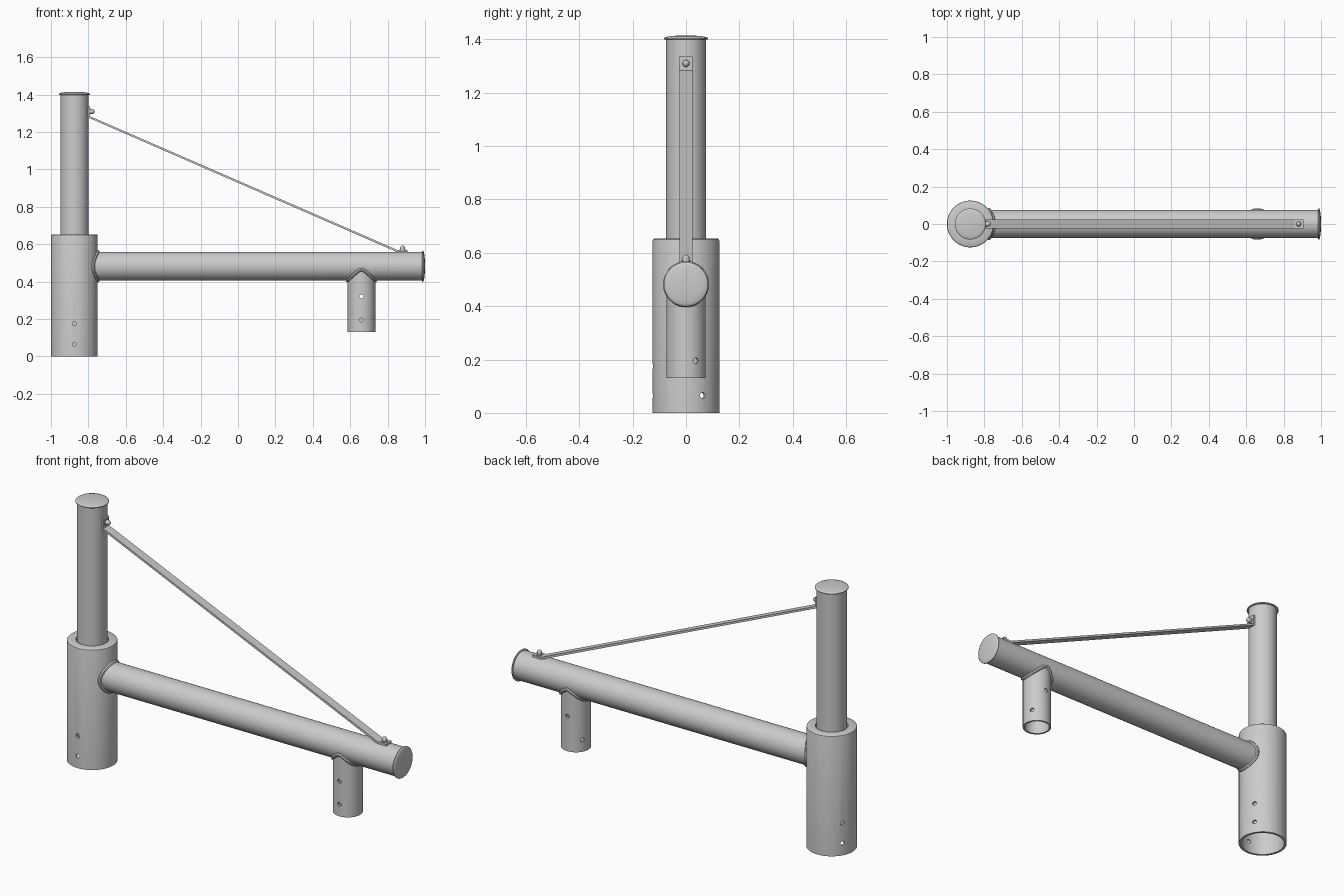
import bpy, bmesh
from math import sin, cos, pi, sqrt, radians
from mathutils import Vector, Matrix

if "Cube" in bpy.data.objects:
    bpy.data.objects.remove(bpy.data.objects["Cube"])

PX, AZ, DX = -0.875, 0.482, 0.66      # post axis x, arm axis z, drop tube axis x
ALONG_X = Matrix.Rotation(pi / 2, 4, 'Y')


def make(name, bm, smooth=True):
    bmesh.ops.recalc_face_normals(bm, faces=bm.faces)
    me = bpy.data.meshes.new(name)
    bm.to_mesh(me)
    bm.free()
    ob = bpy.data.objects.new(name, me)
    bpy.context.collection.objects.link(ob)
    if smooth:
        bpy.ops.object.select_all(action='DESELECT')
        ob.select_set(True)
        bpy.context.view_layer.objects.active = ob
        bpy.ops.object.shade_smooth_by_angle(angle=radians(35))
    return ob


def lathe(profile, mat, closed=False, n=64):
    """Spin an (r, z) profile about z, then place it with mat."""
    bm = bmesh.new()
    rings = []
    for r, z in profile:
        if r == 0:
            rings.append([bm.verts.new(mat @ Vector((0, 0, z)))] * n)
        else:
            rings.append([bm.verts.new(mat @ Vector((r * cos(2 * pi * i / n), r * sin(2 * pi * i / n), z)))
                          for i in range(n)])
    pairs = list(zip(rings, rings[1:])) + ([(rings[-1], rings[0])] if closed else [])
    for a, b in pairs:
        for i in range(n):
            j = (i + 1) % n
            bm.faces.new(list(dict.fromkeys((a[i], a[j], b[j], b[i]))))
    return bm


def tube(r, ri, z0, z1):
    return [(r, z0), (r, z1), (ri, z1), (ri, z0)]


def drill(ob, x, r, holes):
    """Cut radial round holes given as (angle, z)."""
    bm = bmesh.new()
    for ang, z in holes:
        a = radians(ang)
        m = (Matrix.Translation((x + r * cos(a), r * sin(a), z))
             @ Matrix.Rotation(a, 4, 'Z') @ ALONG_X)
        bmesh.ops.create_cone(bm, cap_ends=True, segments=20, radius1=0.011,
                              radius2=0.011, depth=0.06, matrix=m)
    cutter = make("hole_cutter", bm, False)
    mod = ob.modifiers.new("holes", 'BOOLEAN')
    mod.operation, mod.solver, mod.object = 'DIFFERENCE', 'EXACT', cutter
    bpy.context.view_layer.objects.active = ob
    bpy.ops.object.modifier_apply(modifier=mod.name)
    bpy.data.objects.remove(cutter)
    bpy.ops.object.shade_smooth_by_angle(angle=radians(35))


def weld(name, point, n=64, r=0.010):
    """Round bead swept along a closed joint curve."""
    bm = bmesh.new()
    rings = []
    for i in range(n):
        t = 2 * pi * i / n
        p, tan = point(t), (point(t + 0.01) - point(t - 0.01)).normalized()
        q = tan.to_track_quat('Z', 'X' if abs(tan.x) < 0.9 else 'Y')
        out = Vector((0, 0, 0))
        for axis in (Vector((1, 0, 0)), Vector((0, 0, 1))):
            if name.startswith("arm") == (axis.x == 1):
                out = (axis - tan * axis.dot(tan)).normalized()
        side = tan.cross(out)
        rings.append([bm.verts.new(p + r * (cos(k * pi / 4) * out + sin(k * pi / 4) * side))
                      for k in range(8)])
    for i in range(n):
        a, b = rings[i], rings[(i + 1) % n]
        for k in range(8):
            bm.faces.new((a[k], a[(k + 1) % 8], b[(k + 1) % 8], b[k]))
    return make(name, bm)


# base sleeve with closed shoulder and three columns of set-screw holes
at_post = Matrix.Translation((PX, 0, 0))
sleeve = make("base_sleeve", lathe(
    [(0.125, 0), (0.125, 0.645), (0.1235, 0.650), (0.119, 0.653), (0.081, 0.653),
     (0.081, 0.637), (0.112, 0.637), (0.112, 0)], at_post, True))
drill(sleeve, PX, 0.118, [(a, z) for a in (270, 30, 150) for z in (0.065, 0.175)])

# upright post
make("post", lathe(tube(0.075, 0.066, 0.637, 1.40), at_post, True))

# horizontal arm, its near end coped to the sleeve
bm = lathe(tube(0.076, 0.067, 0, 0.99), Matrix.Translation((0, 0, AZ)) @ ALONG_X, True)
for v in bm.verts:
    if v.co.x < 0.5:
        v.co.x = PX + sqrt(0.119 ** 2 - v.co.y ** 2)
make("arm", bm)

# drop tube, its top coped to the arm
bm = lathe(tube(0.074, 0.064, 0.13, 0.4), Matrix.Translation((DX, 0, 0)), True)
for v in bm.verts:
    if v.co.z > 0.3:
        v.co.z = AZ - sqrt(0.0745 ** 2 - v.co.y ** 2)
drop = make("drop_tube", bm)
drill(drop, DX, 0.069, [(90, 0.32), (270, 0.32), (270, 0.195), (30, 0.195), (150, 0.195)])

# weld beads along both joints
weld("arm_weld", lambda t: Vector((PX + sqrt(0.125 ** 2 - (0.076 * cos(t)) ** 2),
                                   0.076 * cos(t), AZ + 0.076 * sin(t))))
weld("drop_weld", lambda t: Vector((DX + 0.074 * cos(t), 0.074 * sin(t),
                                    AZ - sqrt(0.076 ** 2 - (0.074 * sin(t)) ** 2))))

# shallow domed end caps
dome = [(0.083 * cos(a * pi / 12), 0.005 + 0.011 * sin(a * pi / 12)) for a in range(6)]
cap = [(0, 0), (0.080, 0), (0.083, 0.002)] + dome + [(0, 0.016)]
make("post_cap", lathe(cap, Matrix.Translation((PX, 0, 1.399))))
make("arm_cap", lathe(cap, Matrix.Translation((0.984, 0, AZ)) @ ALONG_X))

# flat stay bar with bent tabs at both ends
top = [(-0.791, 1.335), (-0.791, 1.284), (0.855, 0.568), (0.906, 0.568)]
low = [(0.906, 0.557), (0.852, 0.557), (-0.801, 1.277), (-0.801, 1.335)]
bm = bmesh.new()
L, R = [[bm.verts.new((x, y, z)) for x, z in top + low] for y in (-0.024, 0.024)]
for i in range(8):
    j = (i + 1) % 8
    bm.faces.new((L[i], L[j], R[j], R[i]))
for s in (L, R):
    for i in range(3):
        bm.faces.new((s[i], s[i + 1], s[6 - i], s[7 - i]))
make("stay_bar", bm, False)

# domed bolts through the tabs
bolt = [(0, -0.01), (0.017, -0.01), (0.017, 0.003), (0.013, 0.003), (0.013, 0.012)]
bolt += [(0.013 * cos(a * pi / 10), 0.012 + 0.013 * sin(a * pi / 10)) for a in range(1, 5)]
bolt += [(0, 0.025)]
make("post_bolt", lathe(bolt, Matrix.Translation((-0.791, 0, 1.31)) @ ALONG_X, n=24))
make("arm_bolt", lathe(bolt, Matrix.Translation((0.88, 0, 0.568)), n=24))
